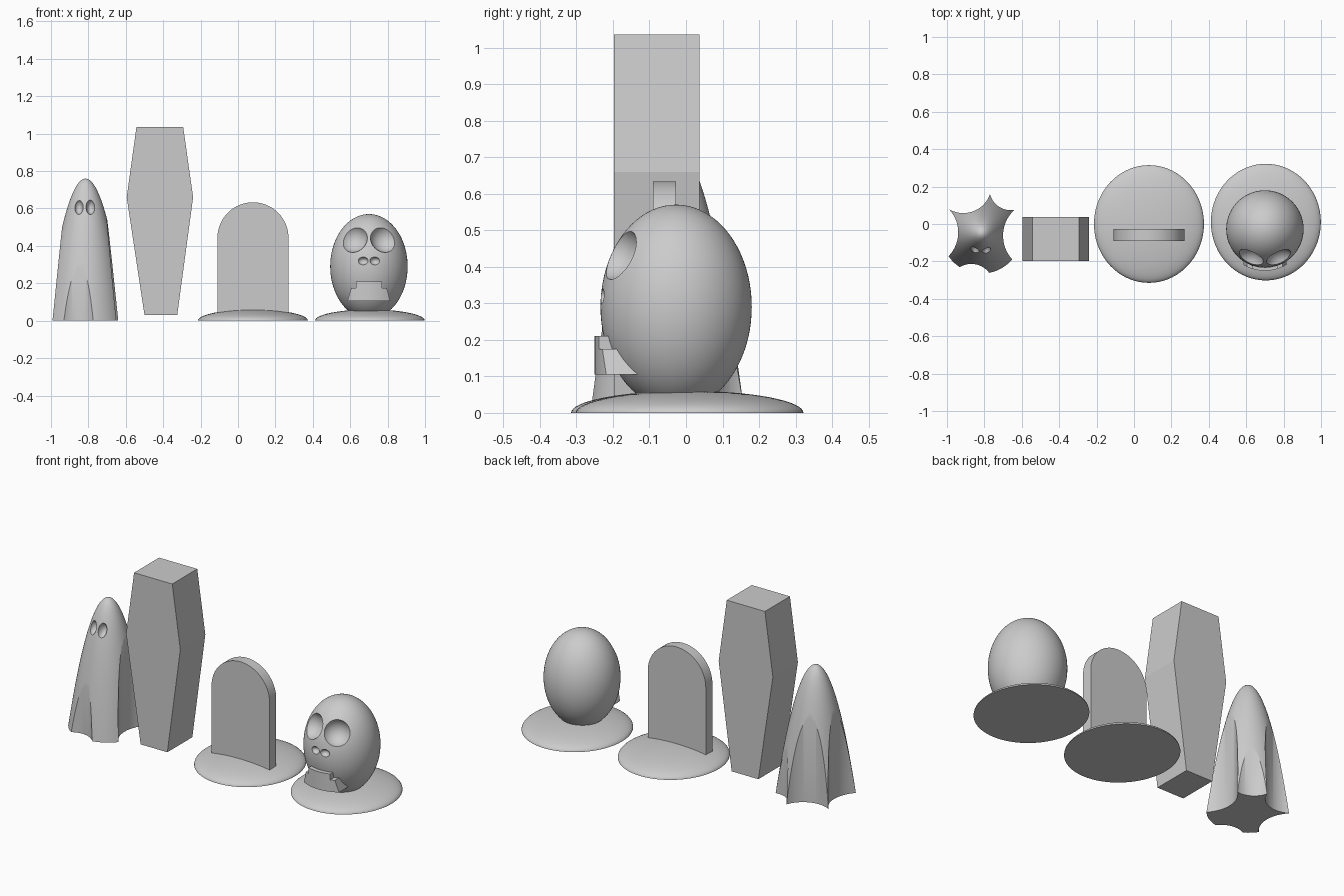
import bpy, bmesh, math
from mathutils import Vector, Matrix

cube = bpy.data.objects.get("Cube")
if cube:
    bpy.data.objects.remove(cube, do_unlink=True)

grey = bpy.data.materials.new("plain grey")
grey.use_nodes = True
colour = (0.6, 0.6, 0.6, 1)
grey.diffuse_color = colour
grey.node_tree.nodes["Principled BSDF"].inputs["Base Color"].default_value = colour


def finish(name, bm):
    bmesh.ops.recalc_face_normals(bm, faces=bm.faces[:])
    mesh = bpy.data.meshes.new(name)
    bm.to_mesh(mesh)
    bm.free()
    mesh.materials.append(grey)
    obj = bpy.data.objects.new(name, mesh)
    bpy.context.collection.objects.link(obj)
    return obj


def lathe(name, profile, centre, stretch=1.0, steps=72):
    """Revolve a closed (radius, height) profile about z; stretch scales y."""
    bm = bmesh.new()
    verts = [bm.verts.new((r, 0, z)) for r, z in profile]
    edges = [bm.edges.new(pair) for pair in zip(verts, verts[1:])]
    bmesh.ops.spin(bm, geom=verts + edges, cent=(0, 0, 0), axis=(0, 0, 1),
                   angle=math.tau, steps=steps, use_duplicate=False)
    bmesh.ops.remove_doubles(bm, verts=bm.verts[:], dist=1e-5)
    bmesh.ops.scale(bm, vec=(1, stretch, 1), verts=bm.verts[:])
    bmesh.ops.translate(bm, vec=centre, verts=bm.verts[:])
    return finish(name, bm)


def prism(name, outline, y0, y1):
    """Extrude an (x, z) outline along y."""
    bm = bmesh.new()
    face = bm.faces.new([bm.verts.new((x, y0, z)) for x, z in outline])
    new = bmesh.ops.extrude_face_region(bm, geom=[face])["geom"]
    bmesh.ops.translate(bm, vec=(0, y1 - y0, 0),
                        verts=[v for v in new if isinstance(v, bmesh.types.BMVert)])
    return finish(name, bm)


def ball(name, centre, size):
    bm = bmesh.new()
    bmesh.ops.create_uvsphere(bm, u_segments=48, v_segments=32, radius=1,
                              matrix=Matrix.LocRotScale(Vector(centre), None, Vector(size)))
    return finish(name, bm)


def column(name, centre, radius, z0, z1):
    profile = [(0, z0), (radius, z0), (radius, z1), (0, z1)]
    return lathe(name, profile, (centre[0], centre[1], 0), steps=96)


def combine(obj, tools, operation):
    bpy.context.view_layer.objects.active = obj
    for tool in tools:
        mod = obj.modifiers.new("cut", 'BOOLEAN')
        mod.operation = operation
        mod.solver = 'EXACT'
        mod.object = tool
        bpy.ops.object.modifier_apply(modifier=mod.name)
        bpy.data.objects.remove(tool, do_unlink=True)


def smooth(obj, angle=30):
    bpy.ops.object.select_all(action='DESELECT')
    obj.select_set(True)
    bpy.context.view_layer.objects.active = obj
    bpy.ops.object.shade_smooth_by_angle(angle=math.radians(angle))


def arc(radius, height, start, end, n):
    angles = [math.radians(start + (end - start) * i / n) for i in range(n + 1)]
    return [(radius * math.cos(a), height * math.sin(a)) for a in angles]


# Ghost: pointed dome with scalloped folds around the hem
height, radius = 0.76, 0.215
dome = [(0, 0)] + [(radius * math.cos(math.pi / 2 * i / 32),
                    height * math.sin(math.pi / 2 * i / 32) ** 2) for i in range(33)]
ghost = lathe("ghost", dome, (-0.815, -0.05, 0))
folds = [  # hem chord ends and depth of each fold
    ((-0.99, 0.08), (-0.77, 0.16), 0.056),
    ((-0.77, 0.16), (-0.64, 0.075), 0.03),
    ((-0.64, 0.075), (-0.65, -0.19), 0.055),
    ((-0.775, -0.26), (-0.93, -0.23), 0.03),
    ((-1.0, -0.18), (-0.99, 0.08), 0.055),
]
cutters = []
for a, b, depth in folds:
    a, b = Vector(a), Vector(b)
    half = (b - a).length / 2
    r = (half ** 2 + depth ** 2) / (2 * depth)
    middle = (a + b) / 2
    outward = Vector((a.y - b.y, b.x - a.x)).normalized()
    cutters.append(column("fold_cutter", middle + outward * (r - depth), r, -0.1, 0.9))
for side in (-1, 1):
    cutters.append(ball("eye_cutter", (-0.82 + side * 0.032, -0.155, 0.61),
                        (0.025, 0.045, 0.042)))
combine(ghost, cutters, 'DIFFERENCE')
smooth(ghost)

# Coffin
prism("coffin", [(-0.5, 0.03), (-0.325, 0.03), (-0.24, 0.66),
                 (-0.293, 1.035), (-0.543, 1.035), (-0.595, 0.66)], -0.197, 0.037)

# Earth mounds under the headstone and the skull
for name, x, y, r, stretch in (("headstone_mound", 0.08, 0, 0.294, 1.07),
                               ("skull_mound", 0.705, 0.01, 0.294, 1.06)):
    mound = lathe(name, [(0, 0)] + arc(r, 0.06, 0, 90, 16), (x, y, 0), stretch)
    smooth(mound)

# Headstone with a round top
top = [(0.08 + x, 0.443 + z) for x, z in arc(0.19, 0.19, 0, 180, 40)]
headstone = prism("headstone", [(-0.11, 0.01), (0.27, 0.01)] + top, -0.09, -0.028)
smooth(headstone)

# Skull with eye sockets and nostrils
skull = lathe("skull", arc(0.207, 0.28, -90, 90, 40), (0.7, -0.027, 0.29))
cutters = []
for side in (-1, 1):
    cutters.append(ball("socket_cutter", (0.7 + side * 0.088, -0.207, 0.445), [0.08] * 3))
    cutters.append(ball("nostril_cutter", (0.7 + side * 0.032, -0.238, 0.32),
                        (0.028, 0.03, 0.022)))
combine(skull, cutters, 'DIFFERENCE')
smooth(skull)

# Jaw: stepped outline trimmed to a curved front
right = [(0.115, 0.105), (0.095, 0.175), (0.07, 0.175), (0.07, 0.21)]
outline = [(0.7 + x, z) for x, z in right] + [(0.7 - x, z) for x, z in reversed(right)]
jaw = prism("jaw", outline, -0.4, -0.13)
combine(jaw, [column("jaw_trim", (0.7, -0.027), 0.223, 0, 0.4)], 'INTERSECT')
smooth(jaw)
